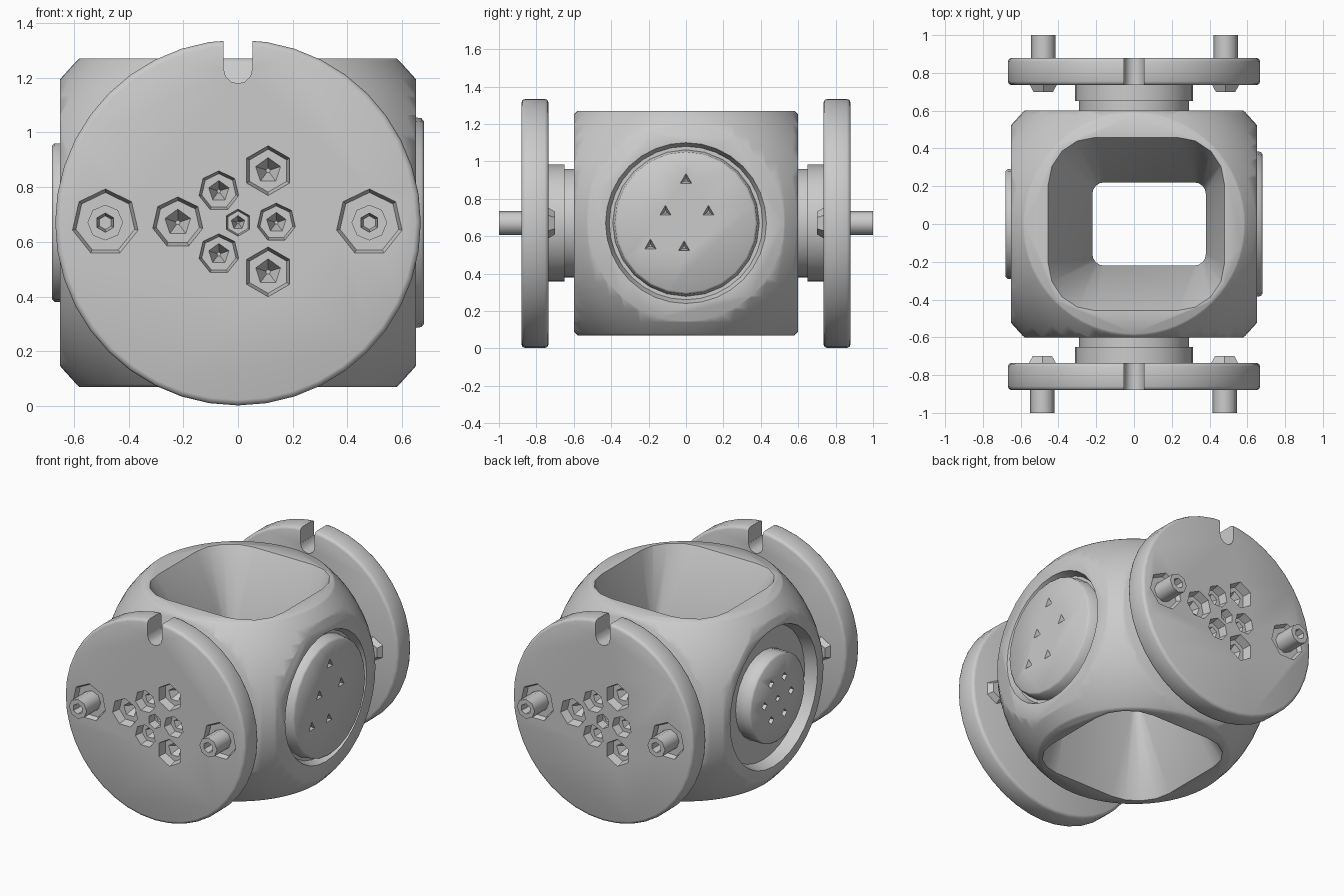
import bpy, bmesh, math
from mathutils import Matrix

old = bpy.data.objects.get("Cube")
if old:
    bpy.data.objects.remove(old, do_unlink=True)

MID = 0.67  # height of the centre axis

grey = bpy.data.materials.new("plain grey")
grey.use_nodes = True
COLOUR = (0.6, 0.6, 0.6, 1)
grey.diffuse_color = COLOUR
grey.node_tree.nodes["Principled BSDF"].inputs["Base Color"].default_value = COLOUR


def finish(name, bm):
    bmesh.ops.recalc_face_normals(bm, faces=bm.faces)
    mesh = bpy.data.meshes.new(name)
    bm.to_mesh(mesh)
    bm.free()
    mesh.materials.append(grey)
    obj = bpy.data.objects.new(name, mesh)
    bpy.context.collection.objects.link(obj)
    return obj


def turn(degrees):
    """Outward direction: 0 is the front, 90 the left, 180 the back, -90 the right."""
    return Matrix.Rotation(math.radians(degrees), 4, "Z")


def frustum(name, side, r_in, r_out, near, far, sides=32, x=0, z=0):
    """Round part along the outward axis, from distance near to distance far."""
    bm = bmesh.new()
    place = (Matrix.Translation((0, 0, MID)) @ turn(side)
             @ Matrix.Translation((x, -(near + far) / 2, z))
             @ Matrix.Rotation(math.pi / 2, 4, "X"))
    bmesh.ops.create_cone(bm, cap_ends=True, segments=sides, radius1=r_in,
                          radius2=r_out, depth=far - near, matrix=place)
    return finish(name, bm)


def box(name, size, centre, side=0):
    bm = bmesh.new()
    place = (Matrix.Translation((0, 0, MID)) @ turn(side)
             @ Matrix.Translation(centre) @ Matrix.Diagonal((*size, 1)))
    bmesh.ops.create_cube(bm, size=1, matrix=place)
    return finish(name, bm)


def apply(obj, mod):
    bpy.context.view_layer.objects.active = obj
    with bpy.context.temp_override(object=obj, active_object=obj):
        bpy.ops.object.modifier_apply(modifier=mod.name)


def combine(obj, other, operation="DIFFERENCE"):
    mod = obj.modifiers.new("cut", "BOOLEAN")
    mod.operation, mod.solver, mod.object = operation, "EXACT", other
    apply(obj, mod)
    bpy.data.objects.remove(other, do_unlink=True)


def bevel(obj, width, segments=2):
    mod = obj.modifiers.new("edge", "BEVEL")
    mod.width, mod.segments, mod.limit_method = width, segments, "ANGLE"
    mod.angle_limit = math.radians(50)
    apply(obj, mod)


def rounded_ring(bm, x0, x1, half_y, radius, z):
    """Rounded rectangle of vertices at one height."""
    corners = [(x1, half_y, 0), (x0, half_y, 1), (x0, -half_y, 2), (x1, -half_y, 3)]
    ring = []
    for cx, cy, quarter in corners:
        cx -= math.copysign(radius, 1 if cx == x1 else -1)
        cy -= math.copysign(radius, cy)
        for step in range(5):
            a = math.pi / 2 * (quarter + step / 4)
            ring.append(bm.verts.new((cx + radius * math.cos(a),
                                      cy + radius * math.sin(a), MID + z)))
    return ring


# Body: a ball trimmed flat on six sides
bm = bmesh.new()
bmesh.ops.create_uvsphere(bm, u_segments=64, v_segments=32, radius=0.835,
                          matrix=Matrix.Translation((0, 0, MID)))
body = finish("body", bm)
combine(body, box("trim", (1.3, 1.2, 1.2), (0, 0, 0)), "INTERSECT")

# Vertical opening that flares towards the top and the bottom
bm = bmesh.new()
rings = []
for z in (-0.65, -0.15, 0.15, 0.65):
    if abs(z) > 0.5:
        rings.append(rounded_ring(bm, -0.48, 0.49, 0.485, 0.27, z))
    else:
        rings.append(rounded_ring(bm, -0.22, 0.38, 0.22, 0.06, z))
for low, high in zip(rings, rings[1:]):
    for i in range(len(low)):
        j = (i + 1) % len(low)
        bm.faces.new((low[i], low[j], high[j], high[i]))
bm.faces.new(rings[0][::-1])
bm.faces.new(rings[-1])
combine(body, finish("funnel", bm))

# Round recesses on both sides of the body
combine(body, frustum("recess", 90, 0.41, 0.45, 0.60, 0.70))
combine(body, frustum("recess", -90, 0.44, 0.475, 0.57, 0.70))

# Side caps with small pits
left_cap = frustum("left_cap", 90, 0.395, 0.38, 0.58, 0.68, 24)
right_cap = frustum("right_cap", -90, 0.29, 0.29, 0.54, 0.68, 24)
for cap in (left_cap, right_cap):
    bevel(cap, 0.01, 1)
for x, z in ((0, 0.23), (-0.11, 0.06), (0.12, 0.06), (-0.19, -0.12), (-0.01, -0.13)):
    combine(left_cap, frustum("pit", 90, 0.01, 0.04, 0.63, 0.69, 3, x, z))
for i in range(6):
    a = math.tau * i / 6
    combine(right_cap, frustum("pit", -90, 0.01, 0.03, 0.63, 0.69, 4,
                               0.14 * math.cos(a), 0.14 * math.sin(a)))
combine(right_cap, frustum("pit", -90, 0.01, 0.025, 0.63, 0.69, 4))

# Holes in the flange face: x, z, radius, number of sides
HOLES = ((-0.22, 0, 0.095, 7), (-0.07, 0.115, 0.075, 7), (-0.07, -0.115, 0.075, 7),
         (0.11, 0.19, 0.092, 6), (0.11, -0.18, 0.092, 6), (0.14, 0, 0.072, 7),
         (0, 0, 0.05, 6))

parts = [body, left_cap, right_cap]
for label, side in (("front", 0), ("back", 180)):
    # Stepped neck
    parts.append(frustum(label + "_neck_inner", side, 0.29, 0.29, 0.55, 0.66))
    parts.append(frustum(label + "_neck_outer", side, 0.312, 0.312, 0.65, 0.75))

    # Flange with a round-bottomed slot at its top
    flange = frustum(label + "_flange", side, 0.668, 0.668, 0.735, 0.88, 40)
    bevel(flange, 0.02)
    combine(flange, box("slot", (0.105, 0.3, 0.25), (0, -0.8, 0.685), side))
    combine(flange, frustum("slot_end", side, 0.052, 0.052, 0.7, 0.9, 12, 0, 0.56))
    for x, z, r, sides in HOLES:
        combine(flange, frustum("hole", side, r * 0.1, r * 0.55, 0.76, 0.83, 5, x, z))
        combine(flange, frustum("hole", side, r * 0.85, r, 0.825, 0.885, sides, x, z))
    parts.append(flange)

    # Hollow pins in shallow pockets, with a boss behind each
    for end, x in (("right", -0.485), ("left", 0.48)):
        combine(flange, frustum("pocket", side, 0.11, 0.125, 0.85, 0.885, 7, x))
        pin = frustum(label + "_pin_" + end, side, 0.065, 0.065, 0.80, 1.0, 8, x)
        combine(pin, frustum("bore", side, 0.025, 0.036, 0.90, 1.01, 6, x))
        boss = frustum(label + "_boss_" + end, side, 0.06, 0.09, 0.70, 0.75, 6, x)
        parts += [pin, boss]

# Smooth curved faces, keep edges sharp
bpy.ops.object.select_all(action="DESELECT")
for part in parts:
    part.select_set(True)
bpy.context.view_layer.objects.active = body
bpy.ops.object.shade_smooth_by_angle(angle=math.radians(46))
